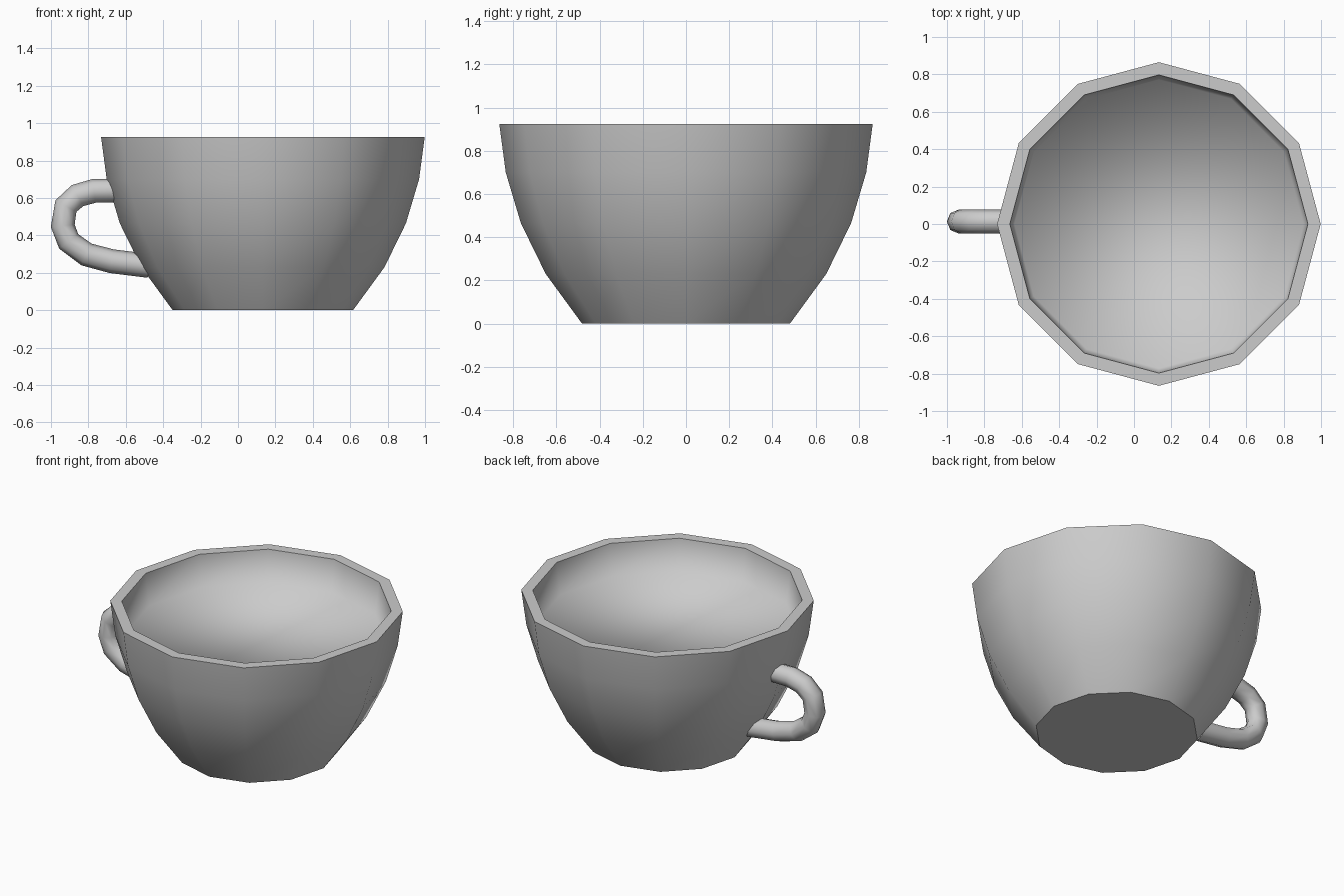
import bpy, bmesh
from math import cos, sin, pi, radians
from mathutils import Vector

if "Cube" in bpy.data.objects:
    bpy.data.objects.remove(bpy.data.objects["Cube"])


def skin(name, rings, angle):
    """Bridge a series of point rings into a closed, capped surface."""
    bm = bmesh.new()
    loops = [[bm.verts.new(p) for p in ring] for ring in rings]
    for a, b in zip(loops, loops[1:]):
        n = len(a)
        for i in range(n):
            j = (i + 1) % n
            bm.faces.new((a[i], a[j], b[j], b[i]))
    bm.faces.new(loops[0][::-1])
    bm.faces.new(loops[-1])
    bmesh.ops.recalc_face_normals(bm, faces=bm.faces[:])
    mesh = bpy.data.meshes.new(name)
    bm.to_mesh(mesh)
    bm.free()
    obj = bpy.data.objects.new(name, mesh)
    bpy.context.collection.objects.link(obj)
    bpy.ops.object.select_all(action='DESELECT')
    obj.select_set(True)
    bpy.context.view_layer.objects.active = obj
    bpy.ops.object.shade_smooth_by_angle(angle=radians(angle))
    return obj


# Cup: twelve-sided bowl, outer wall up, over the rim, down to the filled level
SIDES, CX = 12, 0.133
LEVEL = 0.72
profile = [(0.482, 0), (0.65, 0.23), (0.765, 0.465), (0.835, 0.70), (0.865, 0.925),
           (0.797, 0.925), (0.772, LEVEL)]
cup = skin("cup", [[(CX + r * cos(2 * pi * i / SIDES), r * sin(2 * pi * i / SIDES), z)
                    for i in range(SIDES)] for r, z in profile], 45)

# Soft shading where the inner surface meets the wall
inner = range(SIDES * (len(profile) - 1), SIDES * len(profile))
for e in cup.data.edges:
    if all(v in inner for v in e.vertices):
        e.use_edge_sharp = False

# Handle: round tube along a bent path, ends buried in the wall
path = [Vector((x, 0.013, z)) for x, z in
        [(-0.645, 0.64), (-0.77, 0.638), (-0.858, 0.613), (-0.92, 0.557),
         (-0.937, 0.452), (-0.905, 0.368), (-0.81, 0.298), (-0.675, 0.262),
         (-0.475, 0.237)]]
R, N = 0.064, 8
rings = []
for k, p in enumerate(path):
    before = (p - path[k - 1]).normalized() if k else Vector()
    after = (path[k + 1] - p).normalized() if k < len(path) - 1 else Vector()
    tangent = (before + after).normalized()
    side = Vector((0, 1, 0))
    out = tangent.cross(side)
    rings.append([p + R * (cos(2 * pi * i / N) * out + sin(2 * pi * i / N) * side)
                  for i in range(N)])
skin("handle", rings, 60)
